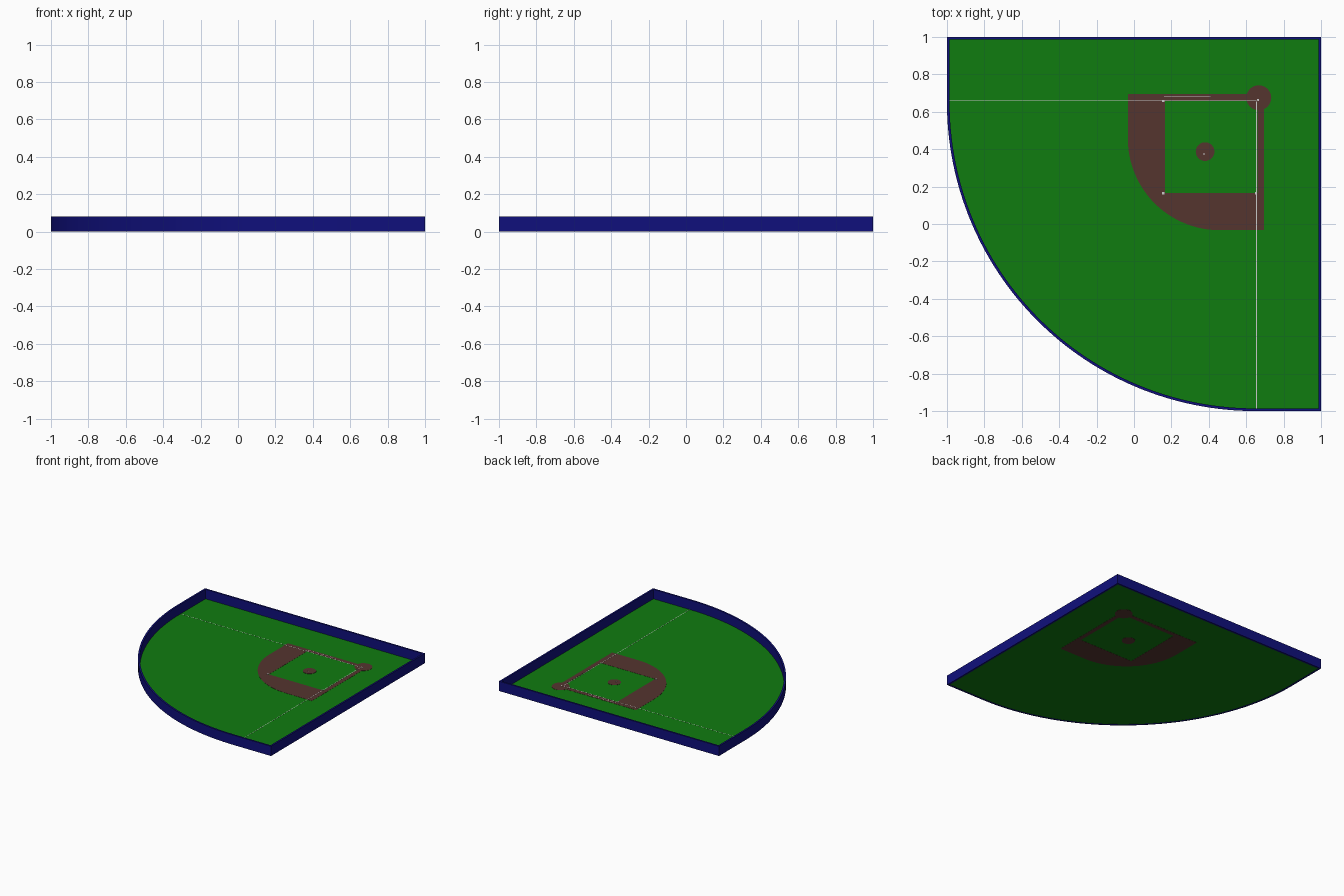
import bpy, bmesh
from math import pi, cos, sin

if "Cube" in bpy.data.objects:
    bpy.data.objects.remove(bpy.data.objects["Cube"])


def material(name, rgb):
    m = bpy.data.materials.new(name)
    m.diffuse_color = (*rgb, 1)
    m.use_nodes = True
    m.node_tree.nodes["Principled BSDF"].inputs["Base Color"].default_value = m.diffuse_color
    return m


GRASS = material("grass_green", (0.005, 0.2, 0.005))
DIRT = material("dirt_brown", (0.09, 0.035, 0.028))
NAVY = material("wall_navy", (0.005, 0.005, 0.2))
WHITE = material("chalk_white", (0.8, 0.8, 0.8))


def finish(name, bm, mat):
    bmesh.ops.recalc_face_normals(bm, faces=bm.faces)
    me = bpy.data.meshes.new(name)
    bm.to_mesh(me)
    bm.free()
    me.materials.append(mat)
    ob = bpy.data.objects.new(name, me)
    bpy.context.collection.objects.link(ob)
    return ob


def slab(name, outline, z0, z1, mat):
    """Extruded flat outline."""
    bm = bmesh.new()
    face = bm.faces.new([bm.verts.new((x, y, z0)) for x, y in outline])
    if z1 > z0:
        ext = bmesh.ops.extrude_face_region(bm, geom=[face], use_keep_orig=True)
        for v in ext["geom"]:
            if isinstance(v, bmesh.types.BMVert):
                v.co.z = z1
    return finish(name, bm, mat)


def ring(name, outer, inner, z0, z1, mat):
    """Closed solid between two outlines with equal point counts."""
    bm = bmesh.new()
    loops = [[bm.verts.new((x, y, z)) for x, y in pts]
             for pts, z in ((outer, z0), (outer, z1), (inner, z1), (inner, z0))]
    n = len(outer)
    for a, b in zip(loops, loops[1:] + loops[:1]):
        for i in range(n):
            j = (i + 1) % n
            bm.faces.new((a[i], a[j], b[j], b[i]))
    return finish(name, bm, mat)


def arc(cx, cy, r, a0, a1, n):
    return [(cx + r * cos(a0 + (a1 - a0) * i / n),
             cy + r * sin(a0 + (a1 - a0) * i / n)) for i in range(n + 1)]


def quarter(hi, centre, r, n):
    """Square corner at (hi, hi) with a rounded opposite corner."""
    lo = centre - r
    return [(hi, lo), (hi, hi), (lo, hi)] + arc(centre, centre, r, pi, 1.5 * pi, n)


def rect(x0, x1, y0, y1):
    return [(x0, y0), (x1, y0), (x1, y1), (x0, y1)]


def circle(x, y, r, n=32):
    return arc(x, y, r, 0, 2 * pi, n)[:-1]


# Outfield wall and grass floor
T = 0.014
ring("outfield_wall", quarter(1, 0.65, 1.65, 64),
     quarter(1 - T, 0.65, 1.65 - T, 64), 0, 0.08, NAVY)
slab("grass_field", quarter(1 - T / 2, 0.65, 1.65 - T / 2, 64), 0.002, 0.002, GRASS)

# Infield dirt band, curved on the outfield side, around the square grass
D0, D1 = 0.001, 0.003
LO, HI = 0.165, 0.66
r, c, edge = 0.49, 0.457, 0.695
band = [(edge, c - r), (edge, HI), (HI, HI), (HI, LO), (LO, LO), (LO, HI),
        (HI, HI + 0.0001), (edge, HI + 0.0001), (edge, edge), (c - r, edge)]
slab("infield_dirt", band + arc(c, c, r, pi, 1.5 * pi, 32), D0, D1, DIRT)

# Home plate circle and pitching mound
slab("home_circle", circle(0.667, 0.675, 0.067), 0.0008, 0.0034, DIRT)
slab("pitching_mound", circle(0.38, 0.387, 0.05), D0, 0.004, DIRT)

# Foul lines and the running lane line
W = 0.0018
L0, L1, X = 0.0032, 0.0038, 0.655
slab("foul_line_x", rect(-0.99, X, X + 0.004 - W, X + 0.004 + W), L0, L1, WHITE)
slab("foul_line_y", rect(X - W, X + W, -0.99, X), L0, L1, WHITE)
slab("running_lane_line", rect(0.16, 0.41, 0.68 - W, 0.68 + W), L0, L1, WHITE)

# Bases, pitching plate and home plate
B = 0.006
for name, x, y in (("first_base", 0.157, 0.658), ("second_base", 0.157, 0.165),
                   ("third_base", 0.652, 0.165)):
    slab(name, rect(x - B, x + B, y - B, y + B), D1, 0.006, WHITE)
slab("pitching_plate", rect(0.369, 0.379, 0.372, 0.376), 0.0035, 0.005, WHITE)
h = 0.663
slab("home_plate", [(h + B, h + B), (h - B, h + B), (h - B, h), (h, h - B), (h + B, h - B)],
     D1, 0.005, WHITE)
